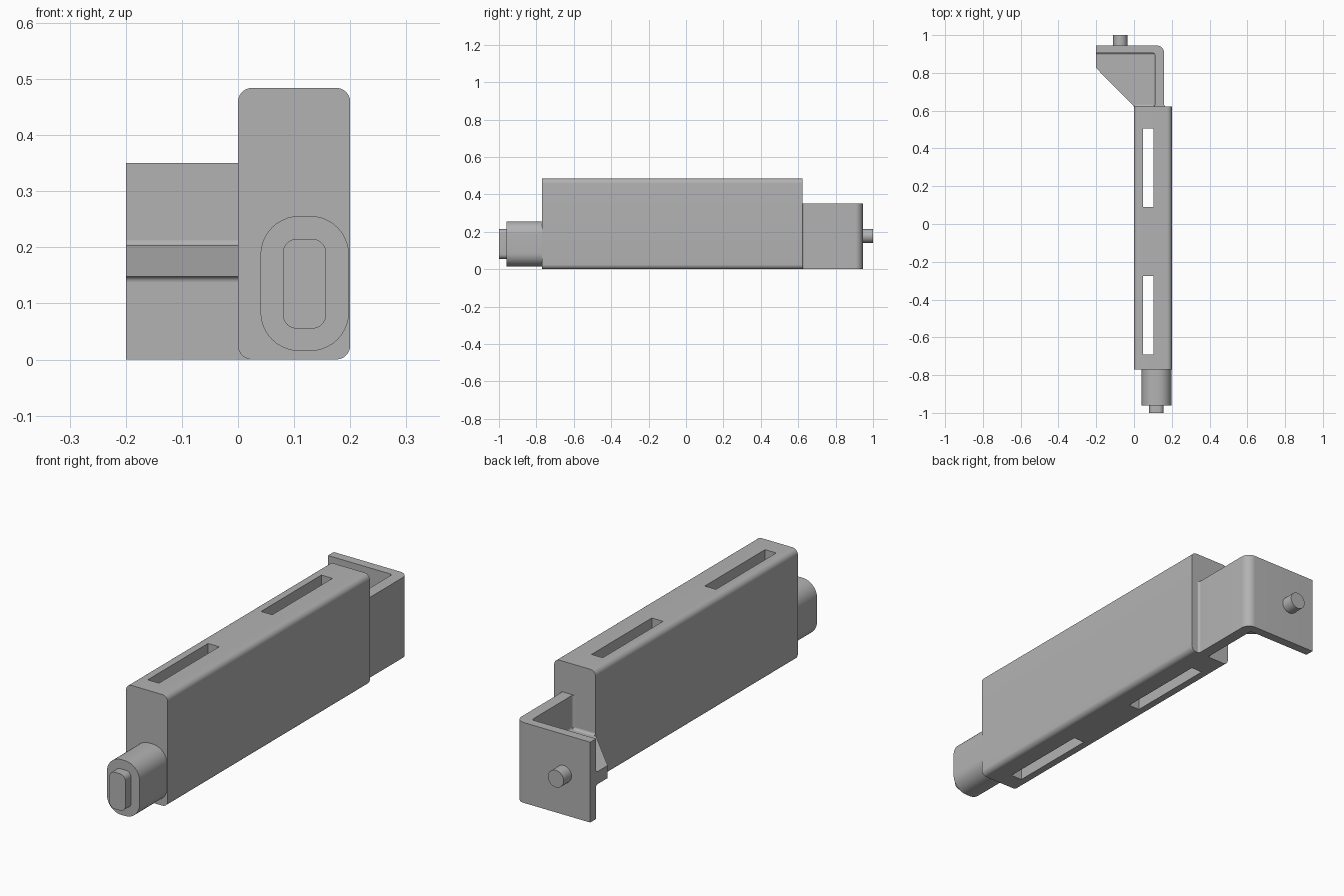
import bpy, bmesh, math
from mathutils import Vector

cube = bpy.data.objects.get("Cube")
if cube:
    bpy.data.objects.remove(cube, do_unlink=True)

grey = bpy.data.materials.new("light grey")
grey.use_nodes = True
colour = (0.45, 0.45, 0.45, 1)
grey.diffuse_color = colour
grey.node_tree.nodes["Principled BSDF"].inputs["Base Color"].default_value = colour

X, Y, Z = Vector((1, 0, 0)), Vector((0, 1, 0)), Vector((0, 0, 1))


def prism(name, pts, u, v, start, end):
    """Extrude a 2D profile lying in the u, v plane from start to end."""
    bm = bmesh.new()
    verts = [bm.verts.new(start + u * a + v * b) for a, b in pts]
    face = bm.faces.new(verts)
    ext = bmesh.ops.extrude_face_region(bm, geom=[face])["geom"]
    bmesh.ops.translate(bm, vec=end - start,
                        verts=[e for e in ext if isinstance(e, bmesh.types.BMVert)])
    bmesh.ops.remove_doubles(bm, verts=bm.verts, dist=1e-5)
    bmesh.ops.recalc_face_normals(bm, faces=bm.faces)
    mesh = bpy.data.meshes.new(name)
    bm.to_mesh(mesh)
    bm.free()
    mesh.materials.append(grey)
    ob = bpy.data.objects.new(name, mesh)
    bpy.context.collection.objects.link(ob)
    return ob


def arc(cx, cy, r, a0, a1, n=10):
    return [(cx + r * math.cos(math.radians(a0 + (a1 - a0) * i / n)),
             cy + r * math.sin(math.radians(a0 + (a1 - a0) * i / n))) for i in range(n + 1)]


def round_rect(x0, x1, y0, y1, r):
    return (arc(x1 - r, y1 - r, r, 0, 90) + arc(x0 + r, y1 - r, r, 90, 180)
            + arc(x0 + r, y0 + r, r, 180, 270) + arc(x1 - r, y0 + r, r, 270, 360)[:])


def bar(name, x0, x1, z0, z1, r, y0, y1):
    """Rounded bar running along y."""
    return prism(name, round_rect(x0, x1, z0, z1, r), X, Z, Y * y0, Y * y1)


def fillet(name, start, end, u, v, r=0.01):
    """Concave fillet strip in the corner between directions u and v."""
    e = -0.002
    pts = [(e, e), (r, e)] + arc(r, r, r, 270, 180, 6) + [(e, r)]
    return prism(name, pts, u, v, Vector(start), Vector(end))


# Main body with two slots cut right through
body = bar("body", 0, 0.2, 0, 0.484, 0.025, -0.77, 0.622)
for y0, y1 in ((-0.69, -0.275), (0.09, 0.505)):
    cutter = prism("slot_cutter", [(0.048, y0), (0.102, y0), (0.102, y1), (0.048, y1)],
                   X, Y, Z * -0.1, Z * 0.6)
    cutter.hide_render = True
    mod = body.modifiers.new("slot", "BOOLEAN")
    mod.operation, mod.solver, mod.object = "DIFFERENCE", "EXACT", cutter
    bpy.context.view_layer.objects.active = body
    bpy.ops.object.modifier_apply(modifier=mod.name)
    bpy.data.objects.remove(cutter, do_unlink=True)

# Front connector and its tip
bar("front_connector", 0.04, 0.198, 0.015, 0.256, 0.07, -0.96, -0.765)
bar("connector_tip", 0.08, 0.157, 0.055, 0.215, 0.025, -1.0, -0.955)

# Rear angle bracket: side wall and back plate with a rounded outer corner
bx, by, top = 0.16, 0.945, 0.35
profile = [(0.11, 0.62), (bx, 0.62)] + arc(bx - 0.04, by - 0.04, 0.04, 0, 90) \
    + [(-0.2, by), (-0.2, 0.905), (0.11, 0.905)]
prism("rear_bracket", profile, X, Y, Z * 0, Z * top)

# Horizontal web bracing the bracket against the body
w0, w1 = 0.148, 0.203
prism("bracket_web", [(-0.2, 0.907), (-0.2, 0.825), (0, 0.622), (0.01, 0.62),
                      (0.112, 0.62), (0.112, 0.907)], X, Y, Z * w0, Z * w1)

# Fillets along the web, above and below
for label, z, up in (("upper", w1, Z), ("lower", w0, -Z)):
    fillet(label + "_back_fillet", (-0.2, 0.905, z), (0.11, 0.905, z), -Y, up)
    fillet(label + "_side_fillet", (0.11, 0.622, z), (0.11, 0.905, z), -X, up)
    fillet(label + "_body_fillet", (0.002, 0.622, z), (0.11, 0.622, z), Y, up)

# Upright fillets at the ends of the side wall
fillet("inner_corner_fillet", (0.11, 0.905, 0), (0.11, 0.905, top), -X, -Y)
fillet("inner_body_fillet", (0.11, 0.622, 0), (0.11, 0.622, top), -X, Y)
fillet("outer_body_fillet", (bx, 0.622, 0), (bx, 0.622, top), X, Y)

# Rear pin
bar("rear_pin", -0.11, -0.035, 0.14, 0.215, 0.0375, 0.94, 1.0)

# Smooth shading with crisp edges
for ob in bpy.context.scene.objects:
    ob.select_set(ob.type == "MESH")
bpy.ops.object.shade_smooth_by_angle(angle=math.radians(30))
